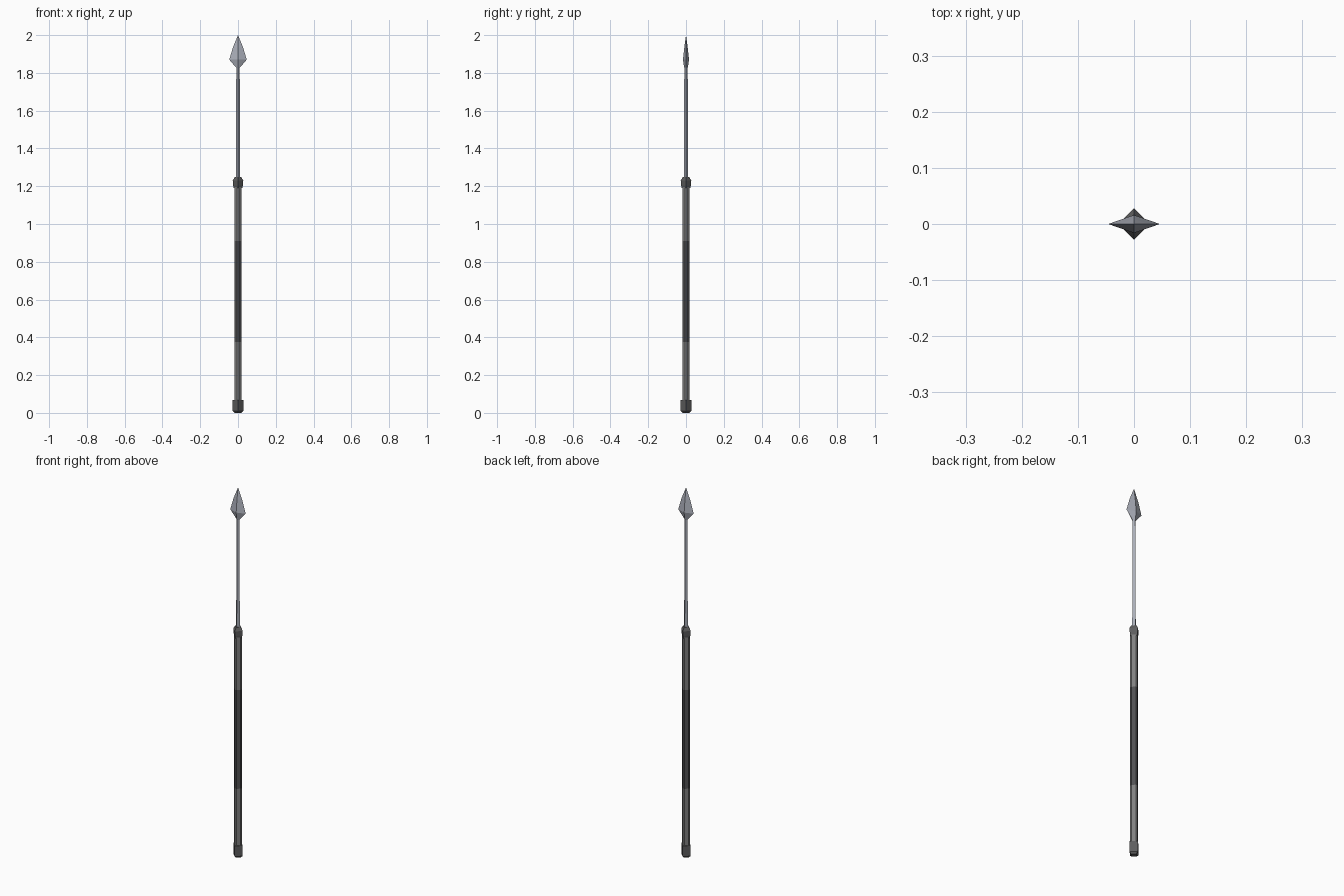
import bpy, bmesh, math

if "Cube" in bpy.data.objects:
    bpy.data.objects.remove(bpy.data.objects["Cube"])


def material(name, rgb):
    m = bpy.data.materials.new(name)
    m.diffuse_color = (*rgb, 1)
    m.use_nodes = True
    m.node_tree.nodes["Principled BSDF"].inputs["Base Color"].default_value = m.diffuse_color
    return m


steel = material("pale steel", (0.40, 0.42, 0.48))
wood = material("grey wood", (0.22, 0.22, 0.22))
wrap = material("dark grip wrap", (0.085, 0.085, 0.09))
iron = material("dark iron", (0.11, 0.11, 0.112))


def diamond(rx, ry):
    return [(rx, 0), (0, ry), (-rx, 0), (0, -ry)]


def chamfered(r, c):
    # diamond with its four corners cut flat at distance r
    pts = []
    for i in range(4):
        a = i * math.pi / 2
        for s in (-c, c):
            pts.append((r * math.cos(a) - s * math.sin(a),
                        r * math.sin(a) + s * math.cos(a)))
    return pts


def loft(name, sections, mats, tip=None):
    """Skin stacked (z, outline) sections, with an optional pointed top."""
    bm = bmesh.new()
    rings = [[bm.verts.new((x, y, z)) for x, y in pts] for z, pts in sections]
    n = len(rings[0])
    bm.faces.new(rings[0][::-1])
    for a, b in zip(rings, rings[1:]):
        for i in range(n):
            j = (i + 1) % n
            bm.faces.new((a[i], a[j], b[j], b[i]))
    if tip is None:
        bm.faces.new(rings[-1])
    else:
        t = bm.verts.new((0, 0, tip))
        for i in range(n):
            bm.faces.new((rings[-1][i], rings[-1][(i + 1) % n], t))
    bmesh.ops.recalc_face_normals(bm, faces=bm.faces)
    me = bpy.data.meshes.new(name)
    bm.to_mesh(me)
    bm.free()
    for m in mats:
        me.materials.append(m)
    ob = bpy.data.objects.new(name, me)
    bpy.context.collection.objects.link(ob)
    return ob


# Wooden shaft with a dark grip band in the middle
outline = chamfered(0.0195, 0.0045)
shaft = loft("shaft", [(z, outline) for z in (0.04, 0.375, 0.91, 1.21)], [wood, wrap])
for p in shaft.data.polygons:
    if 0.375 < p.center.z < 0.91:
        p.material_index = 1

# Butt cap and collar
loft("butt_cap", [(z, diamond(r, r)) for z, r in
                  ((0, 0.017), (0.01, 0.028), (0.067, 0.028))], [iron])
loft("collar", [(z, diamond(r, r)) for z, r in
                ((1.19, 0.023), (1.205, 0.026), (1.23, 0.028), (1.248, 0.017))], [iron])

# Long thin metal shank
loft("shank", [(z, diamond(r, r)) for z, r in ((1.23, 0.011), (1.85, 0.009))], [steel])

# Leaf-shaped spear head
loft("spear_head", [(z, diamond(x, y)) for z, x, y in
                    ((1.828, 0.010, 0.010), (1.87, 0.046, 0.016),
                     (1.935, 0.027, 0.009))], [steel], tip=2.0)
